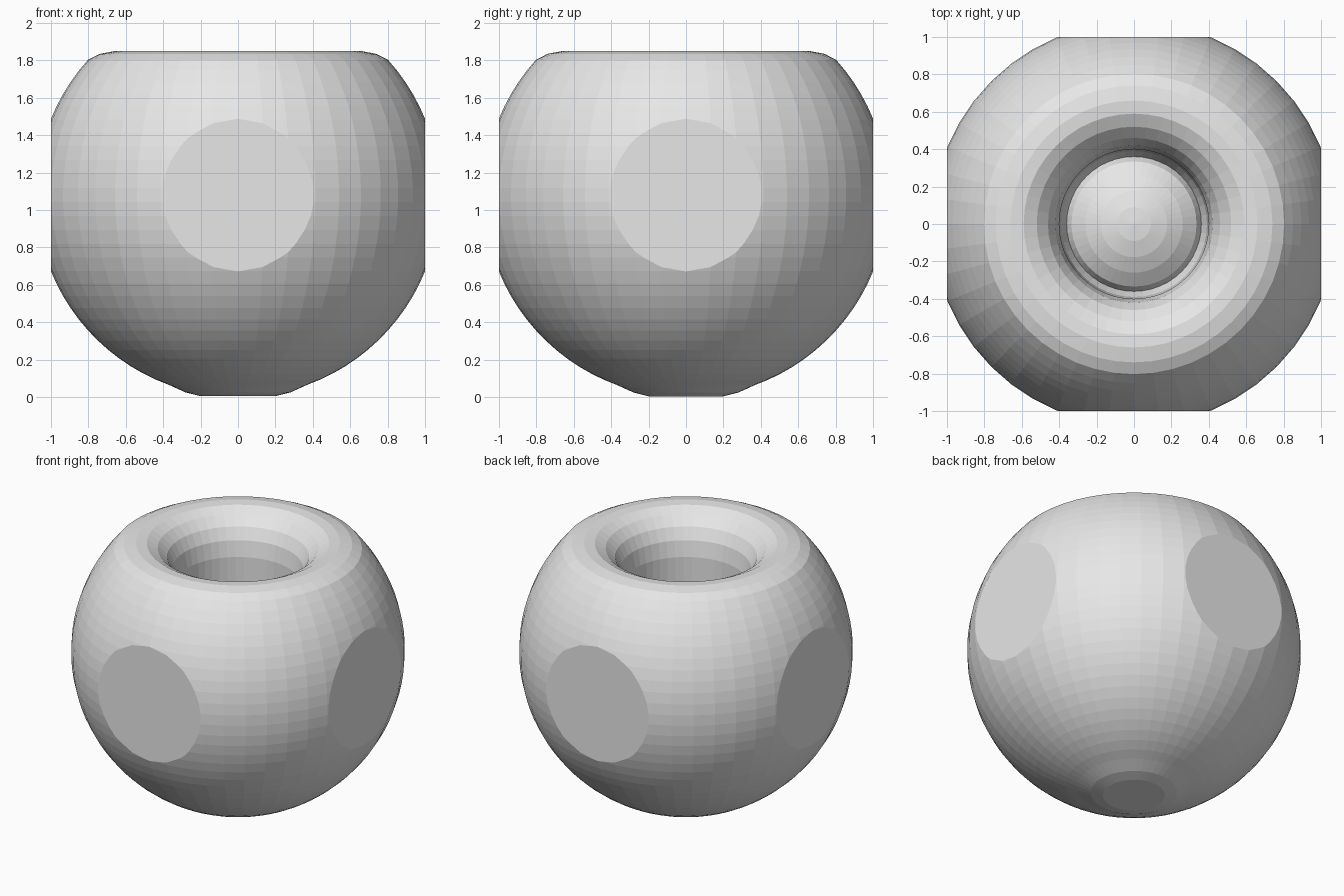
import bpy, bmesh, math

if "Cube" in bpy.data.objects:
    bpy.data.objects.remove(bpy.data.objects["Cube"])

SEGMENTS = 48
RADIUS = 1.08      # round body, also the height of its centre
SIDE = 1.0         # flattened discs on the four sides
TOP = 1.85

grey = bpy.data.materials.new("plain grey")
grey.diffuse_color = (0.8, 0.8, 0.8, 1)
grey.use_nodes = True
grey.node_tree.nodes["Principled BSDF"].inputs["Base Color"].default_value = grey.diffuse_color


def revolve(name, profile):
    """Turn (radius, height) points into a lathed object closed at both ends."""
    bm = bmesh.new()
    rings = []
    for r, z in profile:
        if r == 0:
            rings.append([bm.verts.new((0, 0, z))])
        else:
            rings.append([bm.verts.new((r * math.cos(a), r * math.sin(a), z))
                          for a in (2 * math.pi * i / SEGMENTS for i in range(SEGMENTS))])
    for low, high in zip(rings, rings[1:]):
        for i in range(SEGMENTS):
            j = (i + 1) % SEGMENTS
            if len(low) == 1:
                bm.faces.new((low[0], high[j], high[i]))
            elif len(high) == 1:
                bm.faces.new((low[i], low[j], high[0]))
            else:
                bm.faces.new((low[i], low[j], high[j], high[i]))
    return bm


# Body: ball with a small flat foot
profile = [(0, 0.005), (0.2, 0.005), (0.28, 0.025)]
for deg in range(-70, 43, 4):
    a = math.radians(deg)
    profile.append((RADIUS * math.cos(a), RADIUS + RADIUS * math.sin(a)))

# Rim: soft lip rolling into the opening
profile += [(0.74, 1.835), (0.66, TOP), (0.59, 1.845), (0.52, 1.81),
            (0.46, 1.75), (0.42, 1.67), (0.4, 1.56)]

# Well: straight wall with a low domed floor
profile += [(0.4, 1.3), (0.4, 1.05), (0.39, 0.85), (0.36, 0.78)]
for deg in (40, 30, 20, 10):
    a = math.radians(deg)
    profile.append((0.52 * math.sin(a), 0.43 + 0.52 * math.cos(a)))
profile.append((0, 0.95))

bm = revolve("pot", profile)

# Slice the four sides flat and cap them with discs
for nx, ny in ((1, 0), (-1, 0), (0, 1), (0, -1)):
    cut = bmesh.ops.bisect_plane(
        bm, geom=bm.verts[:] + bm.edges[:] + bm.faces[:], dist=1e-5,
        plane_co=(nx * SIDE, ny * SIDE, 0), plane_no=(nx, ny, 0), clear_outer=True)
    edges = [e for e in cut["geom_cut"] if isinstance(e, bmesh.types.BMEdge)]
    bmesh.ops.holes_fill(bm, edges=edges, sides=0)
bmesh.ops.recalc_face_normals(bm, faces=bm.faces[:])

mesh = bpy.data.meshes.new("round_pot")
bm.to_mesh(mesh)
bm.free()
mesh.materials.append(grey)
pot = bpy.data.objects.new("round_pot", mesh)
bpy.context.collection.objects.link(pot)
